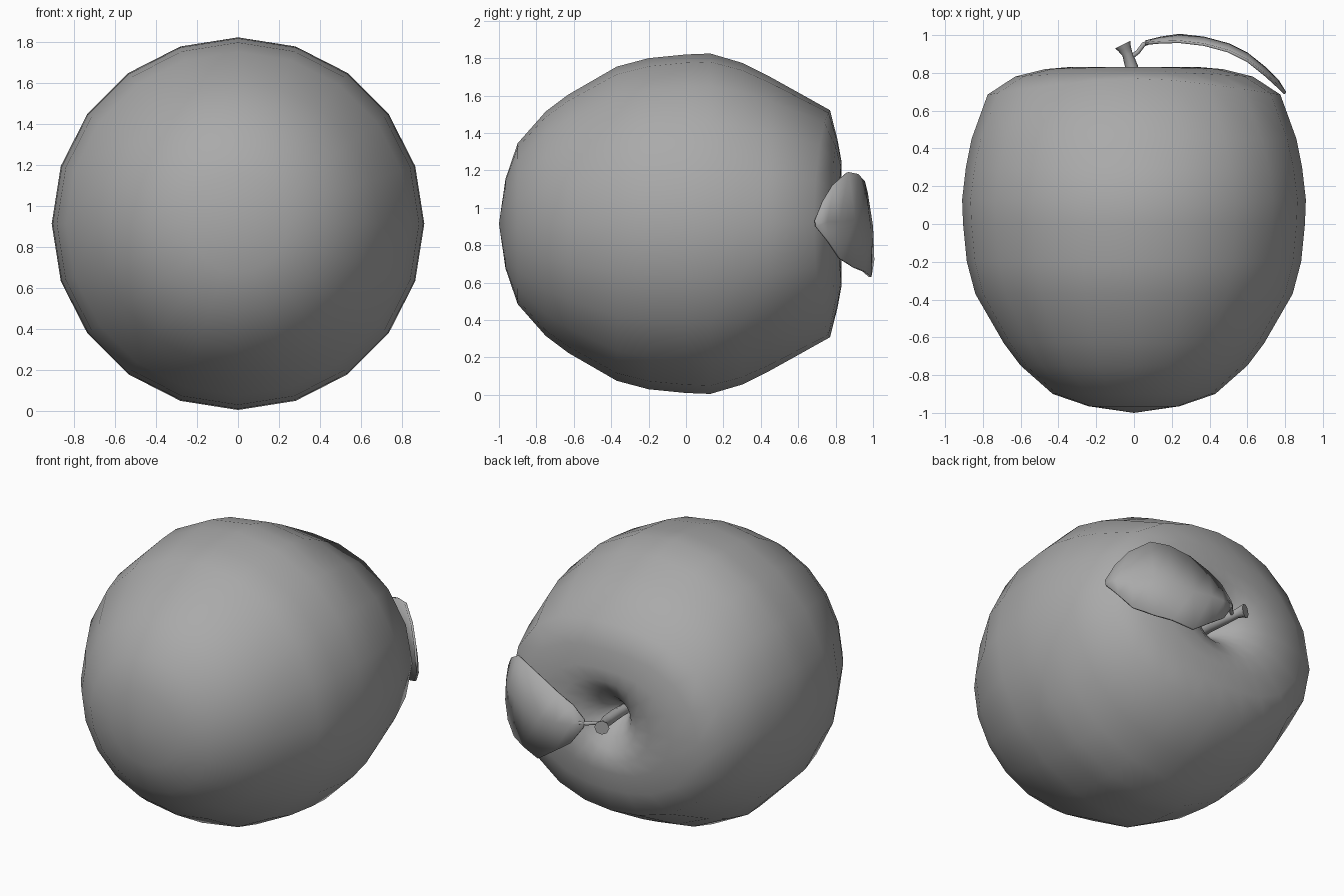
import bpy, bmesh
from math import sin, cos, pi, radians

cube = bpy.data.objects.get("Cube")
if cube:
    bpy.data.objects.remove(cube)

MID = 0.915   # height of the fruit's axis
SIDES = 20

grey = bpy.data.materials.new("plain_grey")
grey.use_nodes = True
grey.diffuse_color = (0.4, 0.4, 0.4, 1)
grey.node_tree.nodes["Principled BSDF"].inputs["Base Color"].default_value = (0.4, 0.4, 0.4, 1)


def select(ob):
    bpy.ops.object.select_all(action='DESELECT')
    ob.select_set(True)
    bpy.context.view_layer.objects.active = ob


def finish(ob, angle):
    ob.data.materials.clear()
    ob.data.materials.append(grey)
    select(ob)
    bpy.ops.object.shade_smooth_by_angle(angle=radians(angle))


def mesh_object(name, bm):
    bmesh.ops.recalc_face_normals(bm, faces=bm.faces)
    me = bpy.data.meshes.new(name)
    bm.to_mesh(me)
    bm.free()
    ob = bpy.data.objects.new(name, me)
    bpy.context.collection.objects.link(ob)
    return ob


def tube(name, points):
    """Tapered round tube through (x, y, z, radius) points."""
    cu = bpy.data.curves.new(name, 'CURVE')
    cu.dimensions = '3D'
    cu.bevel_depth = 1
    cu.bevel_resolution = 2
    cu.use_fill_caps = True
    sp = cu.splines.new('POLY')
    sp.points.add(len(points) - 1)
    for p, (x, y, z, r) in zip(sp.points, points):
        p.co = (x, y, z, 1)
        p.radius = r
    ob = bpy.data.objects.new(name, cu)
    bpy.context.collection.objects.link(ob)
    select(ob)
    bpy.ops.object.convert(target='MESH')
    finish(bpy.context.object, 50)


# Fruit body: round rings along y, with a shoulder that is broader sideways
# Each ring: (side y, side radius, top y, top radius)
def even(y, r):
    return (y, r, y, r)


rings = [even(-.965, .24), even(-.9, .43), even(-.75, .6), even(-.63, .69),
         even(-.37, .84), even(-.2, .885), even(0, .905), even(.13, .91),
         (.3, .89, .3, .86), (.45, .86, .45, .785), (.685, .775, .77, .607),
         (.78, .63, .81, .45), (.82, .47, .832, .33), (.832, .33, .83, .25),
         even(.8, .2), even(.75, .13), even(.69, .08), even(.63, .04)]
bm = bmesh.new()
loops = []
for ys, rs, yt, rt in rings:
    loop = []
    for i in range(SIDES):
        a = 2 * pi * i / SIDES
        w = sin(a) ** 2
        y, r = ys + (yt - ys) * w, rs + (rt - rs) * w
        loop.append(bm.verts.new((r * cos(a), y, MID + r * sin(a))))
    loops.append(loop)
for a, b in zip(loops, loops[1:]):
    for i in range(SIDES):
        j = (i + 1) % SIDES
        bm.faces.new((a[i], a[j], b[j], b[i]))
for loop, y in ((loops[0], -1), (loops[-1], .6)):
    pole = bm.verts.new((0, y, MID))
    for i in range(SIDES):
        bm.faces.new((loop[i], loop[(i + 1) % SIDES], pole))
finish(mesh_object("fruit_body", bm), 80)

# Stem with a flared end, and the thin stalk of the leaf
tube("stem", [(0, .6, MID, .03), (0, .72, MID, .034), (-.012, .83, .917, .034),
              (-.035, .9, .925, .028), (-.05, .93, .93, .036), (-.06, .95, .93, .045)])
tube("leaf_stalk", [(-.02, .88, .92, .012), (.02, .91, .925, .012),
                    (.05, .95, .928, .012), (.09, .968, .93, .012)])

# Leaf: arched blade, each station gives (x, top y, top z, bottom y, bottom z)
stations = [(.06, .955, .95, .965, .905), (.14, .962, 1.03, .985, .79),
            (.24, .965, 1.08, 1.0, .72), (.37, .95, 1.14, .985, .63),
            (.5, .915, 1.18, .95, .66), (.6, .865, 1.19, .9, .68),
            (.7, .785, 1.12, .82, .73), (.76, .73, 1.03, .76, .82),
            (.8, .69, .93, .695, .9)]
bm = bmesh.new()
rows = []
for x, yt, zt, yb, zb in stations:
    bulge = 0.03 * (zt - zb)
    rows.append([bm.verts.new(p) for p in (
        (x, yt, zt), (x, (yt + yb) / 2 + bulge, (zt + zb) / 2), (x, yb, zb))])
for a, b in zip(rows, rows[1:]):
    for i in range(2):
        bm.faces.new((a[i], a[i + 1], b[i + 1], b[i]))
leaf = mesh_object("leaf", bm)
thick = leaf.modifiers.new("thickness", 'SOLIDIFY')
thick.thickness = 0.014
thick.offset = 0
finish(leaf, 40)
